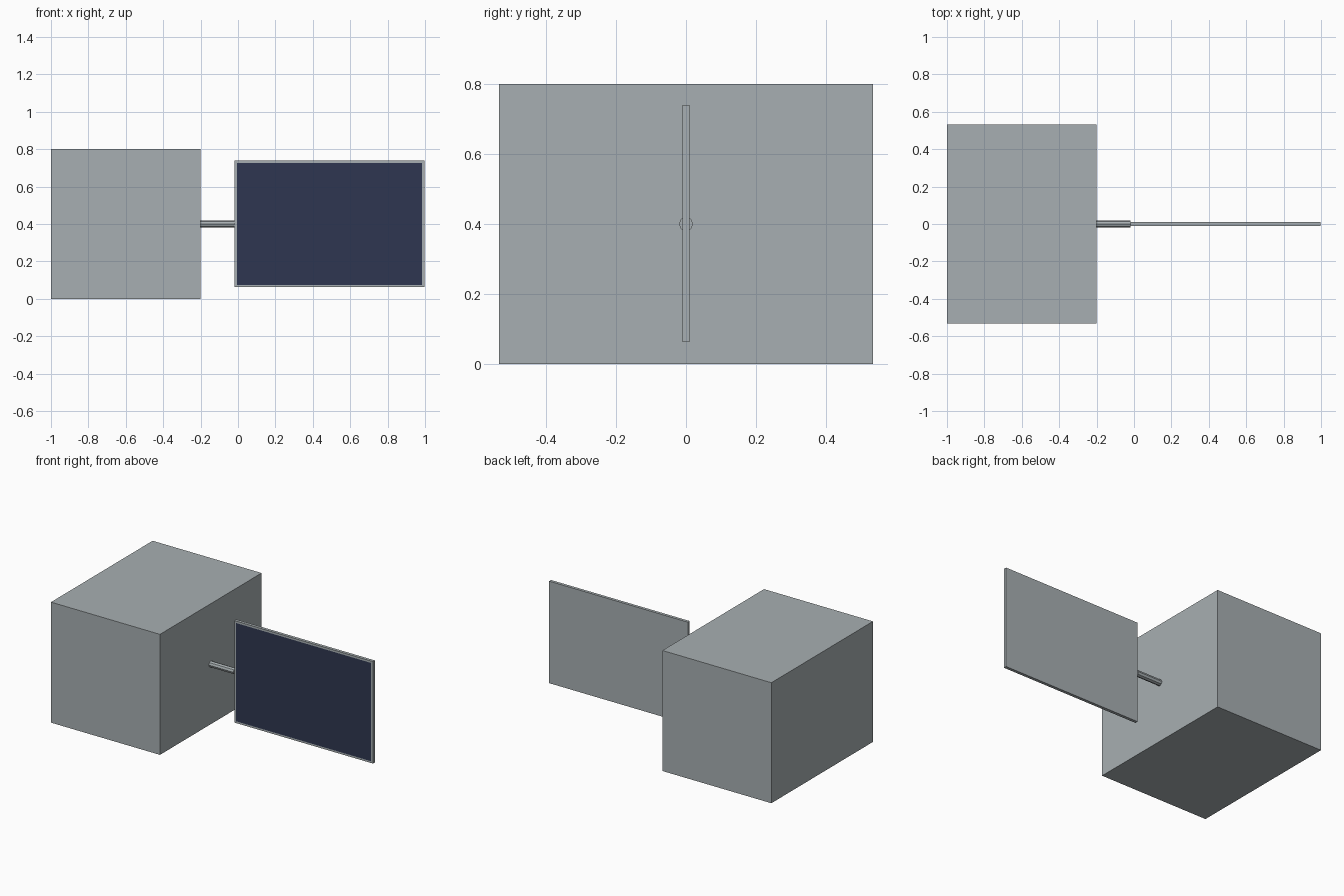
import bpy
import bmesh
from math import pi
from mathutils import Matrix, Vector

default = bpy.data.objects.get("Cube")
if default:
    bpy.data.objects.remove(default, do_unlink=True)


def material(name, rgb):
    mat = bpy.data.materials.new(name)
    mat.use_nodes = True
    mat.diffuse_color = (*rgb, 1)
    mat.node_tree.nodes["Principled BSDF"].inputs["Base Color"].default_value = (*rgb, 1)
    return mat


def finish(name, bm, *mats):
    mesh = bpy.data.meshes.new(name)
    bm.to_mesh(mesh)
    bm.free()
    for mat in mats:
        mesh.materials.append(mat)
    obj = bpy.data.objects.new(name, mesh)
    bpy.context.collection.objects.link(obj)
    return obj


def box(low, high):
    low, high = Vector(low), Vector(high)
    bm = bmesh.new()
    matrix = Matrix.Translation((low + high) / 2) @ Matrix.Diagonal((*(high - low), 1))
    bmesh.ops.create_cube(bm, size=1, matrix=matrix)
    return bm


grey = material("satin grey", (0.39, 0.43, 0.445))
navy = material("cell navy", (0.028, 0.037, 0.082))

# Main box body
finish("body", box((-1, -0.533, 0), (-0.2, 0.533, 0.8)), grey)

# Faceted boom from body to panel
bm = bmesh.new()
bmesh.ops.create_cone(bm, cap_ends=True, segments=8, radius1=0.02, radius2=0.02, depth=0.18,
                      matrix=Matrix.Translation((-0.11, 0, 0.4)) @ Matrix.Rotation(pi / 2, 4, "Y"))
finish("boom", bm, grey)

# Thin panel with the dark cell area inset flush in its front face
bm = box((-0.02, -0.01, 0.063), (0.998, 0.01, 0.74))
bm.normal_update()
front = min(bm.faces, key=lambda f: f.calc_center_median().y)
bmesh.ops.inset_region(bm, faces=[front], thickness=0.02)
front.material_index = 1
for v in front.verts:
    v.co.z = 0.075 if v.co.z < 0.4 else 0.727
finish("panel", bm, grey, navy)
